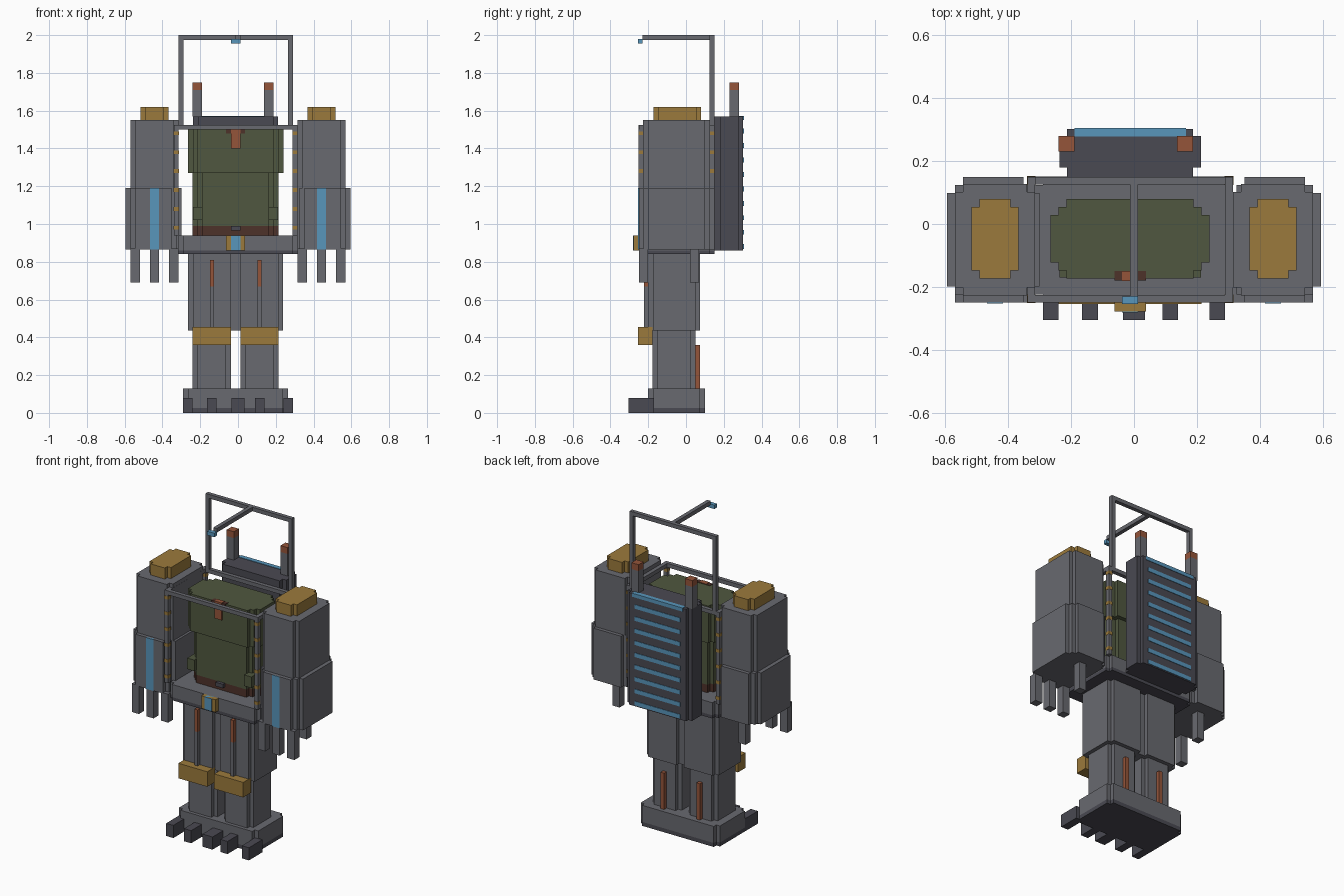
import bpy
import bmesh

default_cube = bpy.data.objects.get("Cube")
if default_cube:
    bpy.data.objects.remove(default_cube)

STEP = 0.0255      # size of one stair in a notched corner
MID = -0.0125      # centre line of the body, legs and pack


def make_material(name, red, green, blue):
    mat = bpy.data.materials.new(name)
    mat.use_nodes = True
    colour = (red, green, blue, 1)
    mat.diffuse_color = colour
    shader = next(n for n in mat.node_tree.nodes if n.type == "BSDF_PRINCIPLED")
    shader.inputs["Base Color"].default_value = colour
    return mat


grey = make_material("steel grey", 0.14, 0.142, 0.16)
dark = make_material("dark slate", 0.068, 0.067, 0.084)
green = make_material("olive green", 0.08, 0.096, 0.05)
gold = make_material("ochre gold", 0.33, 0.195, 0.045)
blue = make_material("sky blue", 0.098, 0.305, 0.5)
orange = make_material("rust orange", 0.3, 0.09, 0.042)
brown = make_material("dark brown", 0.076, 0.032, 0.023)


def block(name, mat, x, y, z, stairs=0):
    """Upright box spanning the given ranges, with stair-stepped corners."""
    (left, right), (front, back) = sorted(x), sorted(y)
    corner = [(0, 0)]
    if stairs:
        corner = [(0, stairs * STEP)]
        for i in range(stairs):
            corner.append(((i + 1) * STEP, (stairs - i) * STEP))
            corner.append(((i + 1) * STEP, (stairs - i - 1) * STEP))
    flipped = corner[::-1]
    outline = [(left + a, front + b) for a, b in corner]
    outline += [(right - a, front + b) for a, b in flipped]
    outline += [(right - a, back - b) for a, b in corner]
    outline += [(left + a, back - b) for a, b in flipped]

    bm = bmesh.new()
    base = bm.faces.new([bm.verts.new((a, b, z[0])) for a, b in outline])
    top = bmesh.ops.extrude_face_region(bm, geom=[base])["geom"]
    moved = [v for v in top if isinstance(v, bmesh.types.BMVert)]
    bmesh.ops.translate(bm, verts=moved, vec=(0, 0, z[1] - z[0]))
    bmesh.ops.recalc_face_normals(bm, faces=bm.faces)
    mesh = bpy.data.meshes.new(name)
    bm.to_mesh(mesh)
    bm.free()
    mesh.materials.append(mat)
    obj = bpy.data.objects.new(name, mesh)
    bpy.context.collection.objects.link(obj)
    return obj


def span(centre, width):
    return (centre - width / 2, centre + width / 2)


# Foot platform with toes
block("foot_sole", dark, span(MID, 0.555), (-0.2, 0.1), (0, 0.025), 1)
block("foot_platform", grey, span(MID, 0.555), (-0.2, 0.1), (0.025, 0.13), 1)
for x, width in ((-0.265, 0.05), (-0.14, 0.05), (0, 0.07), (0.115, 0.05), (0.265, 0.05)):
    block("toe", dark, span(x, width), (-0.305, -0.17), (0, 0.08))

# Legs
for side, name in ((-1, "right"), (1, "left")):
    x = MID + side * 0.126
    block(name + "_shin", grey, span(x, 0.203), (-0.178, 0.05), (0.13, 0.44), 1)
    block(name + "_thigh", grey, span(x, 0.252), (-0.2, 0.075), (0.435, 0.85), 1)
    block(name + "_knee_pad", gold, span(x, 0.203), (-0.255, -0.178), (0.36, 0.455))
    block(name + "_calf_piston", orange, span(x, 0.025), (0.05, 0.075), (0.13, 0.36))
    block(name + "_thigh_rod", grey, span(x, 0.022), (-0.222, -0.2), (0.45, 0.67))
    block(name + "_thigh_piston", orange, span(x, 0.022), (-0.222, -0.2), (0.67, 0.81))

# Waist platform and buckle
block("waist_underside", dark, span(0, 0.63), (-0.25, 0.15), (0.84, 0.86), 1)
block("waist_platform", grey, span(0, 0.63), (-0.25, 0.15), (0.86, 0.94), 1)
block("buckle_frame", gold, span(MID, 0.1), (-0.278, -0.25), (0.86, 0.94))
block("buckle_light", blue, span(MID, 0.05), (-0.281, -0.25), (0.86, 0.94))

# Torso of the pilot
block("pilot_belt", brown, span(MID, 0.455), (-0.15, 0.055), (0.94, 0.99), 2)
block("pilot_waist", green, span(MID, 0.455), (-0.15, 0.055), (0.99, 1.27), 2)
block("pilot_chest", green, span(MID, 0.505), (-0.173, 0.08), (1.27, 1.505), 2)
block("belt_clasp", dark, span(MID, 0.05), (-0.17, -0.15), (0.965, 0.99))
block("collar", brown, span(MID, 0.1), (-0.18, -0.15), (1.48, 1.508))
block("tie", orange, span(MID, 0.05), (-0.182, -0.15), (1.4, 1.51))
for side in (-1, 1):
    block("pocket", green, span(MID + side * 0.2, 0.05), (-0.17, -0.07), (1.02, 1.09))

# Arms, built once per side
for side, name in ((-1, "right"), (1, "left")):
    def across(inner, outer):
        return (side * inner, side * outer)

    block(name + "_upper_arm", grey, across(0.315, 0.57), (-0.227, 0.127), (1.19, 1.55), 1)
    block(name + "_forearm", grey, across(0.3, 0.595), (-0.25, 0.15), (0.865, 1.19), 2)
    block(name + "_shoulder_cap", gold, across(0.367, 0.517), (-0.173, 0.08), (1.55, 1.62), 1)
    block(name + "_forearm_light", blue, across(0.417, 0.467), (-0.253, -0.24), (0.865, 1.19))
    for x, front, back in ((0.34, -0.25, -0.2), (0.442, -0.25, -0.2),
                           (0.545, -0.25, -0.2), (0.442, -0.03, 0.05)):
        if back < 0:
            block(name + "_finger", grey, span(side * x, 0.05), (front, back), (0.69, 0.87))
    block(name + "_thumb", grey, across(0.417, 0.467), (0.02, 0.07), (0.69, 0.87))

# Cockpit cage: four posts with gold rings, and a top rail
BAR = 0.025
for x in (-0.327, 0.302):
    for y in (-0.238, 0.138):
        block("cage_post", grey, span(x, BAR), span(y, BAR), (0.94, 1.5))
        for i in range(6):
            z = 0.98 + i * 0.1
            block("post_ring", gold, span(x, BAR + 0.003), span(y, BAR + 0.003), span(z, 0.02))
    block("cage_side_rail", grey, span(x, BAR), (-0.25, 0.15), (1.5, 1.525))
for y in (-0.238, 0.138):
    block("cage_cross_rail", grey, (-0.315, 0.29), span(y, BAR), (1.5, 1.525))

# Overhead hoop with forward boom and sensor
for x in (-0.302, 0.278):
    block("hoop_post", grey, span(x, BAR), (0.125, 0.15), (1.525, 2))
block("hoop_bar", grey, (-0.29, 0.265), (0.125, 0.15), (1.975, 2))
block("sensor_boom", grey, span(0, BAR), (-0.23, 0.125), (1.975, 2))
block("sensor", blue, span(MID, 0.05), (-0.255, -0.23), (1.955, 1.98))

# Backpack radiator with cooling stripes and antennas
block("backpack_core", dark, span(MID, 0.4), (0.15, 0.303), (0.86, 1.57))
block("backpack_sides", dark, span(MID, 0.45), (0.18, 0.28), (0.86, 1.57))
block("top_stripe", blue, span(MID, 0.355), (0.278, 0.306), (1.55, 1.573))
for i in range(9):
    z = 0.88 + i * 0.0765
    block("cooling_stripe", blue, span(MID, 0.32), (0.3, 0.306), span(z, 0.026))
for x in (-0.215, 0.162):
    block("antenna", grey, span(x, 0.05), (0.23, 0.28), (1.57, 1.71))
    block("antenna_tip", orange, span(x, 0.05), (0.23, 0.28), (1.71, 1.75))
